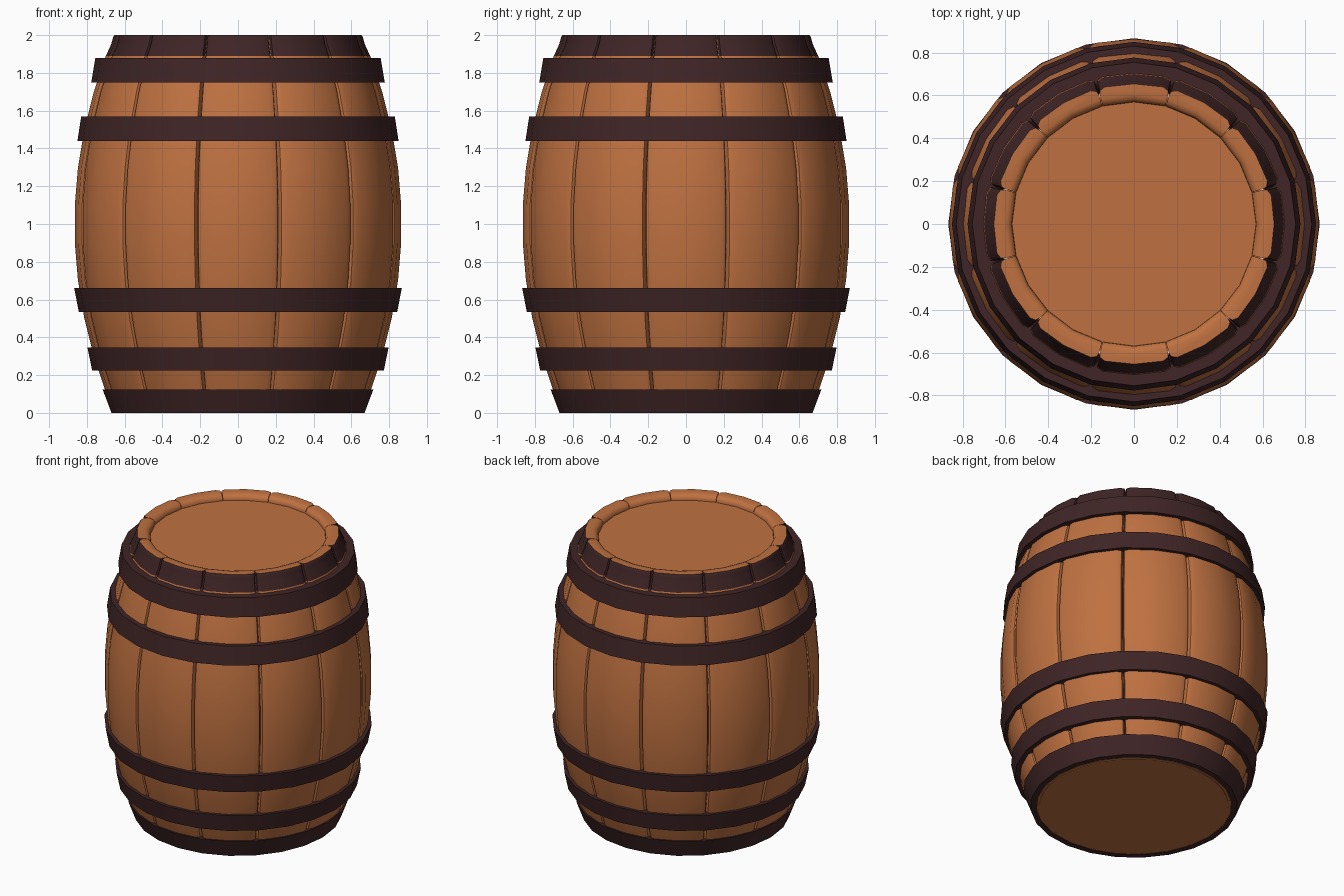
import bpy, bmesh, math

if "Cube" in bpy.data.objects:
    bpy.data.objects.remove(bpy.data.objects["Cube"])


def material(name, rgb):
    m = bpy.data.materials.new(name)
    m.diffuse_color = (*rgb, 1)
    m.use_nodes = True
    m.node_tree.nodes["Principled BSDF"].inputs["Base Color"].default_value = m.diffuse_color
    return m


WOOD = material("orange_wood", (0.52, 0.165, 0.052))
DARK = material("dark_iron", (0.05, 0.018, 0.019))


def finish(bm, name, mats, angle=40):
    bmesh.ops.recalc_face_normals(bm, faces=bm.faces)
    me = bpy.data.meshes.new(name)
    bm.to_mesh(me)
    bm.free()
    ob = bpy.data.objects.new(name, me)
    bpy.context.collection.objects.link(ob)
    for m in mats:
        me.materials.append(m)
    bpy.ops.object.select_all(action='DESELECT')
    ob.select_set(True)
    bpy.context.view_layer.objects.active = ob
    bpy.ops.object.shade_smooth_by_angle(angle=math.radians(angle))
    return ob


def polar(r, a, z):
    return (r * math.cos(a), r * math.sin(a), z)


def bulge(z):
    return 0.866 - 0.21 * (z - 1) ** 2


# staves: rounded plank section swept up the bulging profile
levels = [(z, bulge(z), bulge(z) - 0.095) for z in
          (0.004, 0.12, 0.3, 0.5, 0.7, 0.9, 1.1, 1.3, 1.5, 1.7, 1.89)]
levels += [(1.95, 0.672, 0.568), (1.975, 0.665, 0.571),
           (1.992, 0.660, 0.582), (2.0, 0.654, 0.602)]
outer = [(-14.85, -0.032), (-14.3, -0.012), (-12, 0), (0, 0),
         (12, 0), (14.3, -0.012), (14.85, -0.032)]

for i in range(12):
    bm = bmesh.new()
    mid = math.radians(30 * i)
    rings = []
    for z, ro, ri in levels:
        pts = [polar(ro + d, mid + math.radians(a), z) for a, d in outer]
        pts += [polar(ri, mid + math.radians(a), z) for a in (14.85, 0, -14.85)]
        rings.append([bm.verts.new(p) for p in pts])
    n = len(rings[0])
    for lo, hi, lev in zip(rings, rings[1:], levels):
        for k in range(n):
            f = bm.faces.new((lo[k], lo[(k + 1) % n], hi[(k + 1) % n], hi[k]))
            # painted band on the outside of the top end
            if lev[0] >= 1.89 and k < 6:
                f.material_index = 1
    bm.faces.new(rings[0][::-1])
    bm.faces.new(rings[-1])
    finish(bm, f"stave_{i + 1}", (WOOD, DARK))


# hoops: tapered rings (bottom z, top z, bottom radius, top radius)
def hoop(name, z0, z1, r0, r1, thick=0.1, sides=24):
    bm = bmesh.new()
    section = [(r0, z0), (r1, z1), (r1 - thick, z1), (r0 - thick, z0)]
    cols = [[bm.verts.new(polar(r, 2 * math.pi * s / sides, z)) for r, z in section]
            for s in range(sides)]
    for s in range(sides):
        a, b = cols[s], cols[(s + 1) % sides]
        for k in range(4):
            bm.faces.new((a[k], b[k], b[(k + 1) % 4], a[(k + 1) % 4]))
    finish(bm, name, (DARK,))


hoop("hoop_bottom_rim", 0.0, 0.125, 0.67, 0.717, 0.04)
hoop("hoop_lower", 0.225, 0.345, 0.772, 0.797)
hoop("hoop_lower_middle", 0.535, 0.66, 0.843, 0.867)
hoop("hoop_upper_middle", 1.44, 1.57, 0.85, 0.83)
hoop("hoop_upper", 1.75, 1.88, 0.777, 0.755)


# round end boards
def end_board(name, z0, z1, r):
    bm = bmesh.new()
    lo = [bm.verts.new(polar(r, 2 * math.pi * s / 48, z0)) for s in range(48)]
    hi = [bm.verts.new(polar(r, 2 * math.pi * s / 48, z1)) for s in range(48)]
    bm.faces.new(lo[::-1])
    bm.faces.new(hi)
    for s in range(48):
        t = (s + 1) % 48
        bm.faces.new((lo[s], lo[t], hi[t], hi[s]))
    finish(bm, name, (WOOD,))


end_board("top_lid", 1.90, 1.96, 0.60)
end_board("bottom_board", 0.0, 0.06, 0.61)
